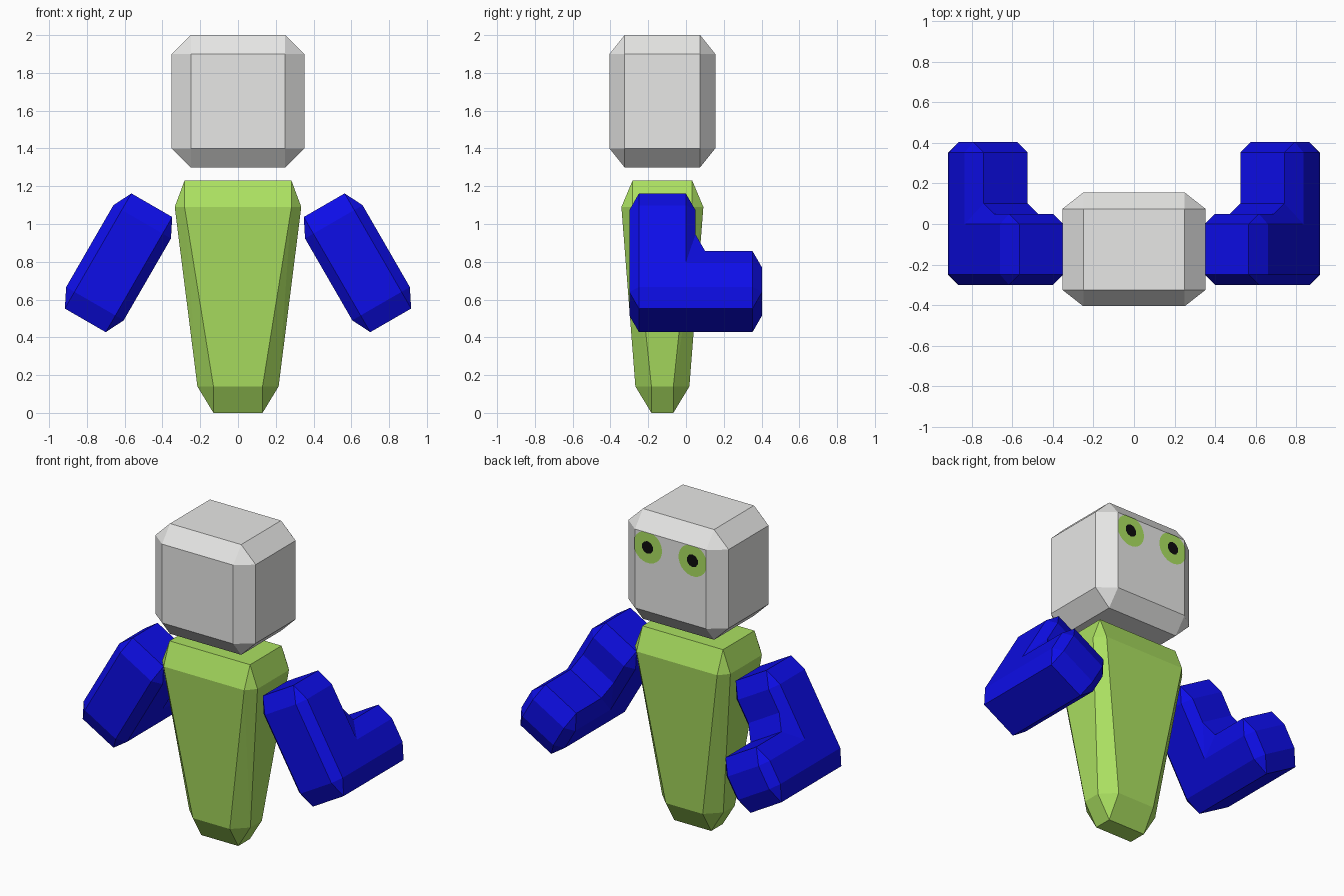
import bpy, bmesh, math
from mathutils import Vector

if "Cube" in bpy.data.objects:
    bpy.data.objects.remove(bpy.data.objects["Cube"])


def material(name, rgb):
    m = bpy.data.materials.new(name)
    m.diffuse_color = (*rgb, 1.0)
    m.use_nodes = True
    m.node_tree.nodes["Principled BSDF"].inputs["Base Color"].default_value = m.diffuse_color
    return m


GREY = material("light grey", (0.8, 0.8, 0.79))
GREEN = material("leaf green", (0.41, 0.75, 0.12))
BLUE = material("deep blue", (0.004, 0.004, 0.8))
BLACK = material("black", (0.004, 0.004, 0.004))


def finish(bm, name, mat):
    me = bpy.data.meshes.new(name)
    bm.to_mesh(me)
    bm.free()
    me.materials.append(mat)
    ob = bpy.data.objects.new(name, me)
    bpy.context.collection.objects.link(ob)
    return ob


def chamfered_block(name, mat, yc, bottom, top):
    """Bevelled block; each end is (z end, z bevel, x in, x out, y in, y out)."""
    bm = bmesh.new()
    for z_end, z_bev, xi, xo, yi, yo in (bottom, top):
        for sx in (-1, 1):
            for sy in (-1, 1):
                bm.verts.new((sx * xi, yc + sy * yi, z_end))
                bm.verts.new((sx * xo, yc + sy * yi, z_bev))
                bm.verts.new((sx * xi, yc + sy * yo, z_bev))
    bmesh.ops.convex_hull(bm, input=bm.verts[:])
    bmesh.ops.dissolve_limit(bm, angle_limit=math.radians(1),
                             verts=bm.verts[:], edges=bm.edges[:])
    bmesh.ops.recalc_face_normals(bm, faces=bm.faces[:])
    return finish(bm, name, mat)


# Head and tapered body
HEAD_Y, HEAD_HALF = -0.125, 0.28
chamfered_block("head", GREY, HEAD_Y,
                (1.3, 1.4, 0.25, 0.352, 0.2, HEAD_HALF),
                (2.0, 1.9, 0.25, 0.352, 0.2, HEAD_HALF))
chamfered_block("body", GREEN, HEAD_Y,
                (0.0, 0.14, 0.13, 0.215, 0.058, 0.143),
                (1.23, 1.09, 0.283, 0.335, 0.158, 0.217))


# Bent arms: bevelled L prism, stretched along its length and tilted outward
def arm(name, side):
    bm = bmesh.new()
    profile = [(-0.30, -0.362), (0.05, -0.362), (0.05, -0.186),
               (0.403, -0.186), (0.403, -0.01), (-0.30, -0.01)]
    face = bm.faces.new([bm.verts.new((0.769, y, d)) for y, d in profile])
    ext = bmesh.ops.extrude_face_region(bm, geom=[face])
    moved = [v for v in ext["geom"] if isinstance(v, bmesh.types.BMVert)]
    bmesh.ops.translate(bm, verts=moved, vec=(0.352, 0, 0))
    bmesh.ops.recalc_face_normals(bm, faces=bm.faces[:])
    bmesh.ops.bevel(bm, geom=bm.edges[:], offset=0.051, offset_type='OFFSET',
                    segments=1, affect='EDGES', clamp_overlap=False)
    c, s = math.cos(math.radians(30)), math.sin(math.radians(30))
    for v in bm.verts:
        w, y, d = v.co.x, v.co.y, v.co.z * 2
        v.co = Vector((side * (c * w + s * d), y, s * w - c * d))
    bmesh.ops.recalc_face_normals(bm, faces=bm.faces[:])
    return finish(bm, name, BLUE)


# Flat eye plates on the +y side of the head, trimmed to the flat face
def eye_plate(name, mat, x, radius, sides, lift):
    bm = bmesh.new()
    verts = []
    for i in range(sides):
        a = 2 * math.pi * (i + 0.5) / sides
        px = max(-0.25, min(0.25, x + radius * math.cos(a)))
        pz = min(1.9, 1.81 + radius * math.sin(a))
        verts.append(bm.verts.new((px, HEAD_Y + HEAD_HALF + lift, pz)))
    f = bm.faces.new(verts)
    f.normal_update()
    if f.normal.y < 0:
        f.normal_flip()
    return finish(bm, name, mat)


for label, side in (("left", -1), ("right", 1)):
    arm(label + "_arm", side)
    eye_plate(label + "_eye", GREEN, side * 0.158, 0.1, 24, 0.003)
    eye_plate(label + "_pupil", BLACK, side * 0.158, 0.04, 10, 0.006)
